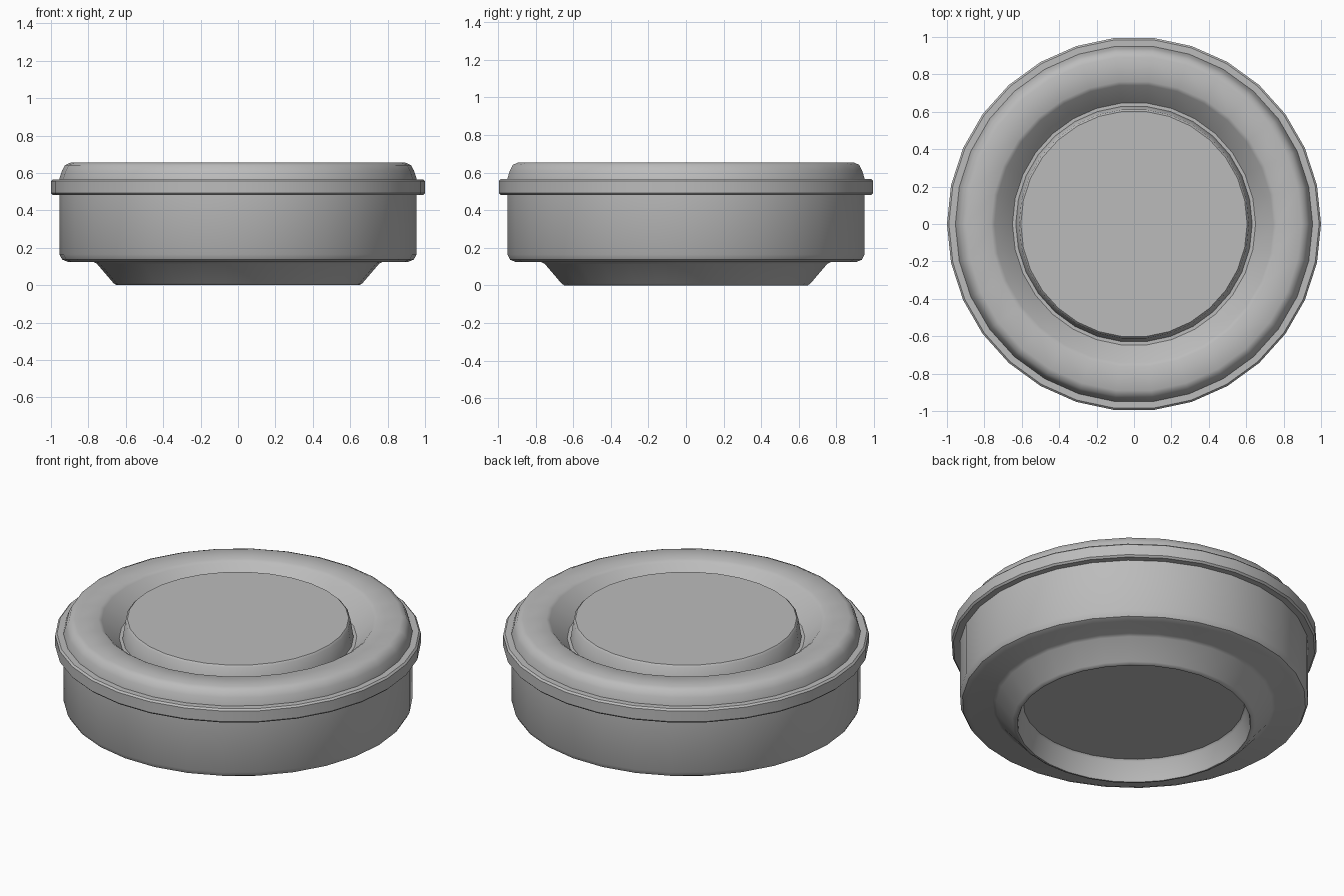
import bpy
import bmesh
import math

SEGMENTS = 30

cube = bpy.data.objects.get("Cube")
if cube:
    bpy.data.objects.remove(cube)

grey = bpy.data.materials.new("plain_grey")
grey.use_nodes = True
colour = (0.5, 0.5, 0.5, 1)
grey.diffuse_color = colour
grey.node_tree.nodes["Principled BSDF"].inputs["Base Color"].default_value = colour


def lathe(name, profile):
    """Spin an (r, z) profile, running from axis to axis, into a solid."""
    bm = bmesh.new()
    verts = [bm.verts.new((r, 0, z)) for r, z in profile]
    edges = [bm.edges.new(pair) for pair in zip(verts, verts[1:])]
    bmesh.ops.spin(bm, geom=verts + edges, cent=(0, 0, 0), axis=(0, 0, 1),
                   angle=math.tau, steps=SEGMENTS, use_duplicate=False)
    bmesh.ops.remove_doubles(bm, verts=bm.verts, dist=0.0005)
    bmesh.ops.recalc_face_normals(bm, faces=bm.faces)
    mesh = bpy.data.meshes.new(name)
    bm.to_mesh(mesh)
    bm.free()
    mesh.materials.append(grey)
    obj = bpy.data.objects.new(name, mesh)
    bpy.context.collection.objects.link(obj)
    bpy.ops.object.select_all(action="DESELECT")
    obj.select_set(True)
    bpy.context.view_layer.objects.active = obj
    bpy.ops.object.shade_smooth_by_angle(angle=math.radians(40))
    return obj


# Container: recessed underside, foot ring, sloped foot, rounded wall, hollow inside
lathe("container_base", [
    (0, 0.125), (0.605, 0.125), (0.615, 0.115), (0.635, 0.01), (0.64, 0),
    (0.65, 0), (0.665, 0.01), (0.755, 0.115), (0.775, 0.125),
    (0.91, 0.125), (0.94, 0.137), (0.955, 0.165), (0.955, 0.5),
    (0.93, 0.5), (0.93, 0.15), (0, 0.15),
])

# Lid: raised centre, groove, sloped inner ring, rounded shoulder, rim band
lathe("lid", [
    (0, 0.65), (0.605, 0.65), (0.615, 0.64), (0.632, 0.535), (0.65, 0.535),
    (0.655, 0.54), (0.745, 0.642), (0.765, 0.655),
    (0.895, 0.655), (0.925, 0.642), (0.942, 0.61), (0.953, 0.575), (0.955, 0.566),
    (0.99, 0.566), (1, 0.556), (1, 0.492), (0.99, 0.482),
    (0.955, 0.482), (0.94, 0.5), (0, 0.51),
])
